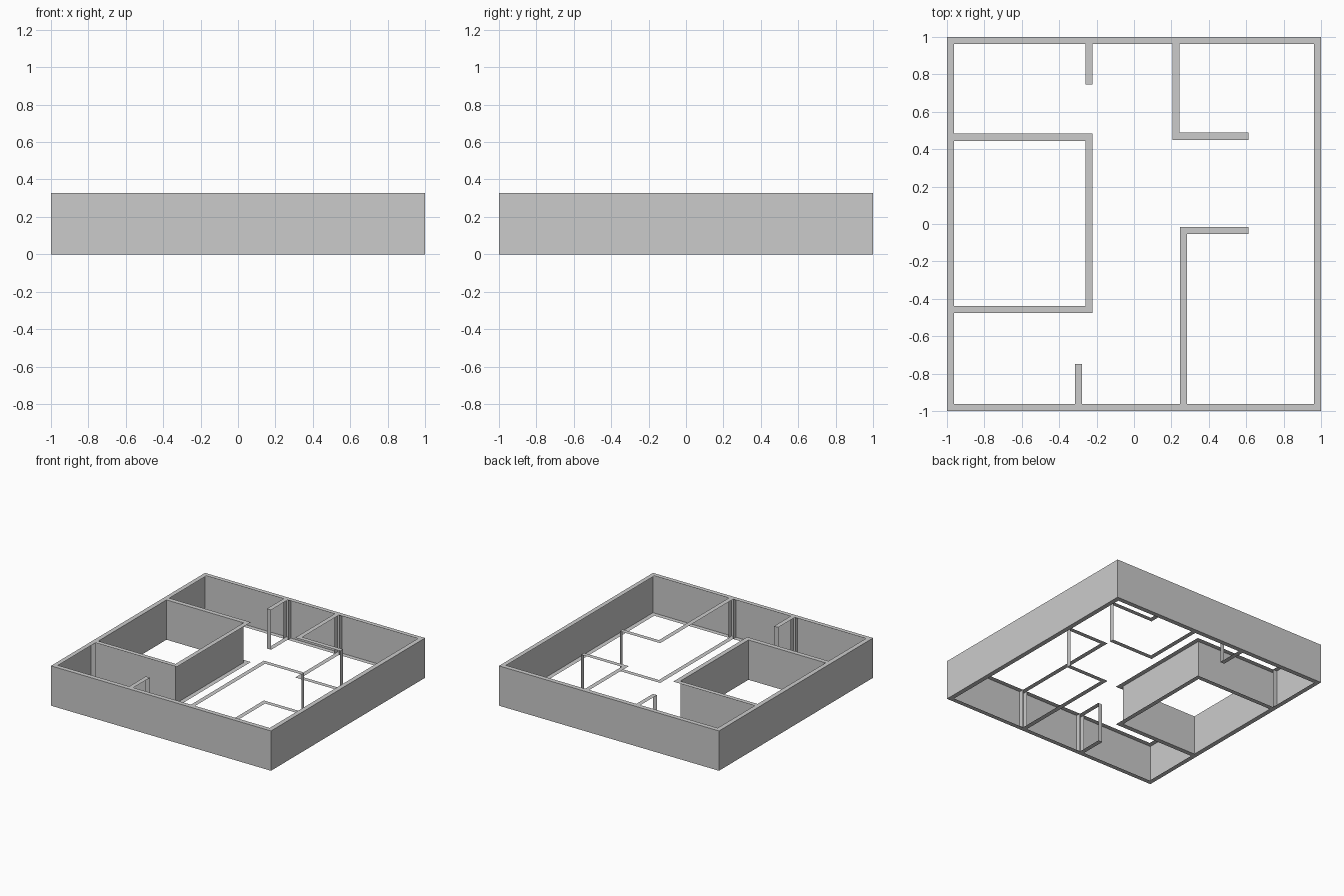
import bpy
import bmesh

if "Cube" in bpy.data.objects:
    bpy.data.objects.remove(bpy.data.objects["Cube"])

H = 0.327     # wall height
O = 1.0       # outer half size
I = 0.962     # inner half size


def strips(bm, rects):
    """Top and bottom faces for rectangles (x0, x1, y0, y1)."""
    for x0, x1, y0, y1 in rects:
        ring = [(x0, y0), (x1, y0), (x1, y1), (x0, y1)]
        bm.faces.new([bm.verts.new((x, y, H)) for x, y in ring])
        bm.faces.new([bm.verts.new((x, y, 0)) for x, y in reversed(ring)])


def panels(bm, path):
    """Upright faces along a path, facing right of the direction of travel."""
    for (ax, ay), (bx, by) in zip(path, path[1:]):
        bm.faces.new([bm.verts.new(p) for p in
                      ((ax, ay, 0), (bx, by, 0), (bx, by, H), (ax, ay, H))])


def part(name, rects=(), paths=()):
    bm = bmesh.new()
    strips(bm, rects)
    for path in paths:
        panels(bm, path)
    bmesh.ops.remove_doubles(bm, verts=bm.verts, dist=1e-5)
    mesh = bpy.data.meshes.new(name)
    bm.to_mesh(mesh)
    bm.free()
    bpy.context.collection.objects.link(bpy.data.objects.new(name, mesh))


# Outer walls: rim strips and single outside faces
part("outer_walls",
     rects=[(-O, O, -O, -I), (-O, O, I, O), (-O, -I, -I, I), (I, O, -I, I)],
     paths=[[(-O, -O), (O, -O), (O, O), (-O, O), (-O, -O)]])

# Small cross faces inside the outer walls where the partitions join
part("wall_joints", paths=(
    [[(x, -O), (x, -I)] for x in (-0.315, -0.275, 0.245, 0.285)] +
    [[(x, I), (x, O)] for x in (-0.26, -0.22, 0.205, 0.245)] +
    [[(-I, y), (-O, y)] for y in (-0.477, -0.439, 0.445, 0.483)]))

# Closed room on the left: inner lining plus rim strips
part("left_room_walls",
     rects=[(-I, -0.222, 0.445, 0.483), (-I, -0.222, -0.477, -0.439),
            (-0.26, -0.222, -0.439, 0.445)],
     paths=[[(-I, -0.439), (-I, 0.445), (-0.26, 0.445),
             (-0.26, -0.439), (-I, -0.439)]])

# Open-sided partitions: rim strips with an end cap only
part("back_stub_partition",
     rects=[(-0.26, -0.222, 0.747, I)],
     paths=[[(-0.26, 0.747), (-0.222, 0.747)]])
part("front_stub_partition",
     rects=[(-0.315, -0.277, -I, -0.748)],
     paths=[[(-0.277, -0.748), (-0.315, -0.748)]])
part("back_right_partition",
     rects=[(0.205, 0.243, 0.45, I), (0.243, 0.613, 0.45, 0.488)],
     paths=[[(0.613, 0.45), (0.613, 0.488)]])
part("front_right_partition",
     rects=[(0.246, 0.284, -I, -0.016), (0.284, 0.613, -0.054, -0.016)],
     paths=[[(0.613, -0.054), (0.613, -0.016)]])
